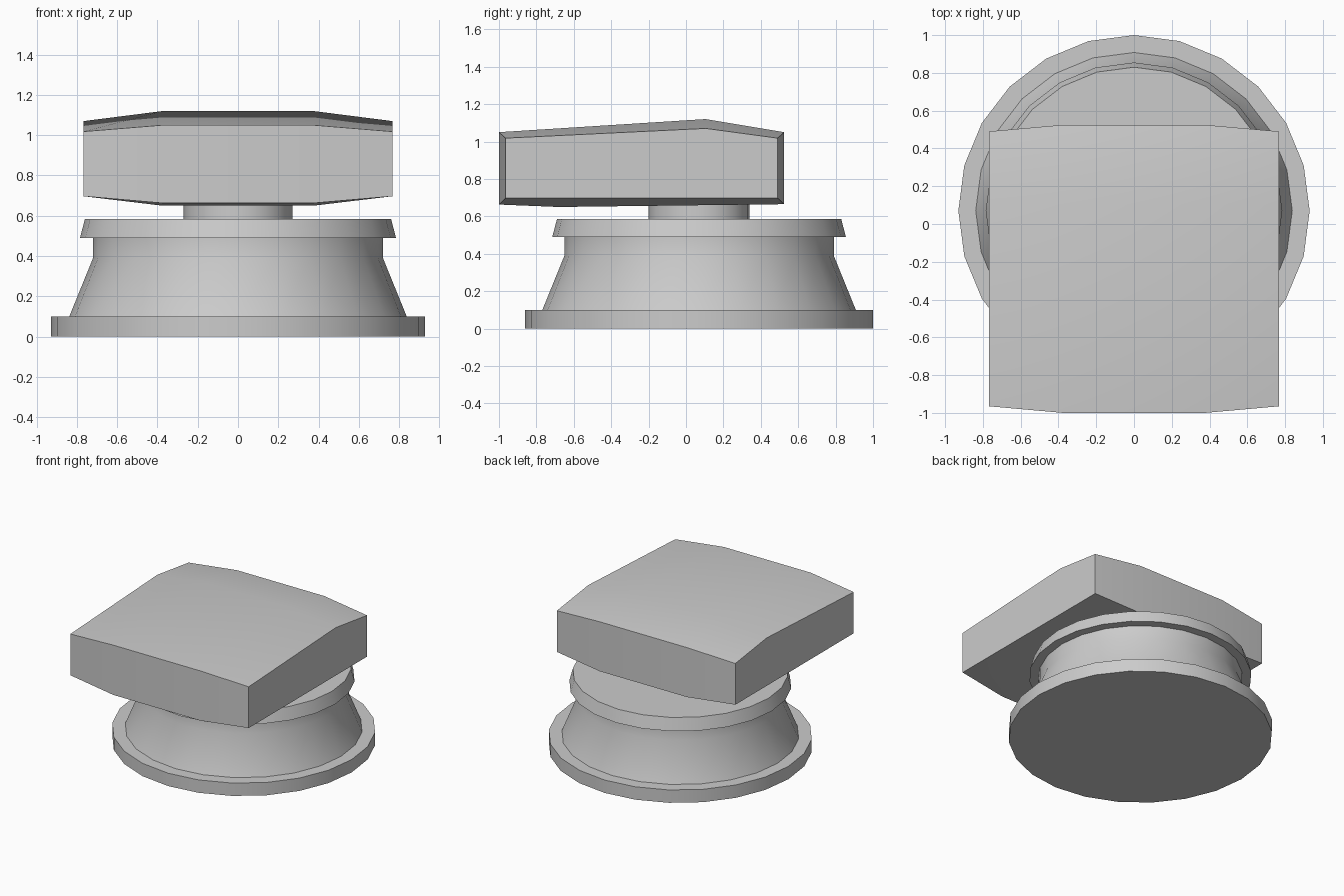
import bpy, bmesh, math

cube = bpy.data.objects.get("Cube")
if cube:
    bpy.data.objects.remove(cube, do_unlink=True)

# Single matte grey
COLOR = (0.6, 0.6, 0.6, 1.0)
grey = bpy.data.materials.new("plain grey")
grey.use_nodes = True
grey.diffuse_color = COLOR
grey.node_tree.nodes["Principled BSDF"].inputs["Base Color"].default_value = COLOR

CENTRE_Y = 0.07
SIDES = 24


def finish(name, bm):
    """Turn a bmesh into a shaded, coloured object."""
    bmesh.ops.recalc_face_normals(bm, faces=bm.faces)
    mesh = bpy.data.meshes.new(name)
    bm.to_mesh(mesh)
    bm.free()
    mesh.materials.append(grey)
    obj = bpy.data.objects.new(name, mesh)
    bpy.context.collection.objects.link(obj)
    bpy.ops.object.select_all(action="DESELECT")
    obj.select_set(True)
    bpy.context.view_layer.objects.active = obj
    bpy.ops.object.shade_smooth_by_angle(angle=math.radians(30))
    return obj


def loft(name, rings):
    """Skin a list of equal-length point rings and cap both ends."""
    bm = bmesh.new()
    loops = [[bm.verts.new(p) for p in ring] for ring in rings]
    count = len(rings[0])
    for a, b in zip(loops, loops[1:]):
        for i in range(count):
            j = (i + 1) % count
            bm.faces.new((a[i], a[j], b[j], b[i]))
    bm.faces.new(loops[0])
    bm.faces.new(loops[-1])
    return finish(name, bm)


def turned(name, profile):
    """Round part from (radius, height) pairs."""
    angles = [math.tau * i / SIDES for i in range(SIDES)]
    loft(name, [[(r * math.cos(a), CENTRE_Y + r * math.sin(a), z) for a in angles]
                for r, z in profile])


# Round pedestal, bottom to top
turned("base_plate", [(0.93, 0.0), (0.93, 0.10)])
turned("flared_drum", [(0.84, 0.095), (0.72, 0.39), (0.72, 0.50)])
turned("collar", [(0.785, 0.49), (0.76, 0.585)])
turned("neck", [(0.27, 0.58), (0.27, 0.68)])

# Seat block: side-on (y, z) outlines, lofted across x
middle = [(-1.0, 1.05), (0.105, 1.12), (0.525, 1.05),
          (0.525, 0.665), (-0.68, 0.65), (-1.0, 0.663)]
edge = [(-0.965, 1.018), (0.105, 1.07), (0.49, 1.018),
        (0.49, 0.697), (-0.68, 0.697), (-0.965, 0.697)]
stations = [(-0.768, edge), (-0.375, middle), (0.375, middle), (0.768, edge)]
loft("seat_block", [[(x, y, z) for y, z in outline] for x, outline in stations])
